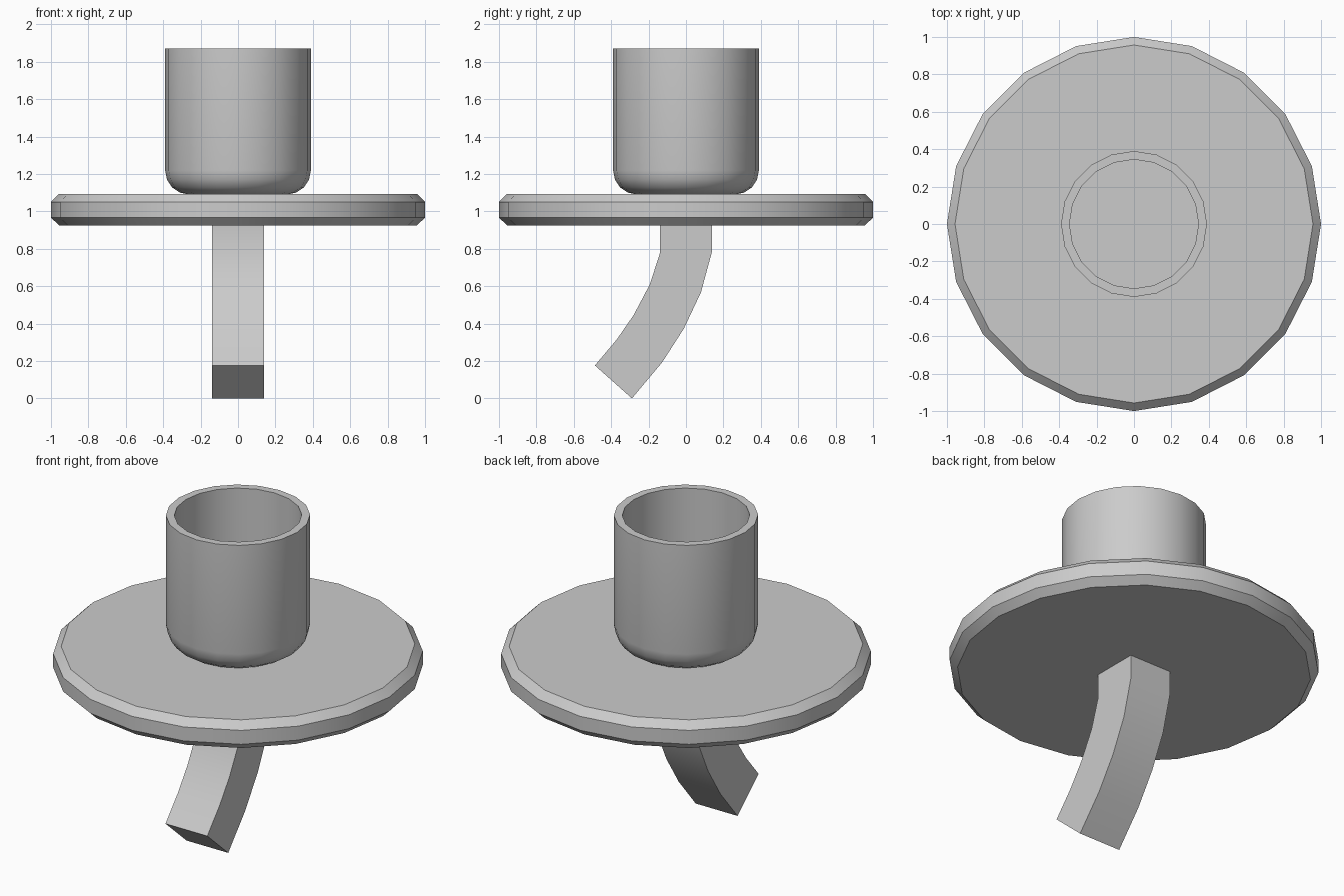
import bpy, bmesh
from math import cos, sin, pi, radians

if "Cube" in bpy.data.objects:
    bpy.data.objects.remove(bpy.data.objects["Cube"])

SIDES = 20


def finish(name, bm, angle=30):
    bmesh.ops.recalc_face_normals(bm, faces=bm.faces)
    mesh = bpy.data.meshes.new(name)
    bm.to_mesh(mesh)
    bm.free()
    obj = bpy.data.objects.new(name, mesh)
    bpy.context.collection.objects.link(obj)
    bpy.ops.object.select_all(action='DESELECT')
    obj.select_set(True)
    bpy.context.view_layer.objects.active = obj
    bpy.ops.object.shade_smooth_by_angle(angle=radians(angle))
    return obj


def loft(rings):
    # Join successive vertex rings with quads and cap both ends
    bm = bmesh.new()
    rows = [[bm.verts.new(p) for p in ring] for ring in rings]
    for a, b in zip(rows, rows[1:]):
        n = len(a)
        for i in range(n):
            j = (i + 1) % n
            bm.faces.new((a[i], a[j], b[j], b[i]))
    bm.faces.new(rows[0][::-1])
    bm.faces.new(rows[-1])
    return bm


def lathe(name, profile):
    return finish(name, loft([[(r * cos(2 * pi * i / SIDES), r * sin(2 * pi * i / SIDES), z)
                               for i in range(SIDES)] for r, z in profile]))


# Chamfered round plate
lathe("plate", [(0.957, 0.925), (1.0, 0.967), (1.0, 1.05), (0.957, 1.093)])

# Hollow cup with a rounded base edge
fillet = [(0.26 + 0.13 * sin(t * pi / 8), 1.22 - 0.13 * cos(t * pi / 8)) for t in range(5)]
lathe("cup", fillet + [(0.39, 1.87), (0.345, 1.87), (0.345, 1.15)])

# Curved square handle below the plate: (front y, z, back y, z) along its length
sections = [(-0.138, 0.93, 0.138, 0.93), (-0.138, 0.781, 0.138, 0.781),
            (-0.193, 0.61, 0.08, 0.567), (-0.279, 0.447, -0.011, 0.374),
            (-0.37, 0.315, -0.128, 0.192), (-0.487, 0.176, -0.289, 0.0)]
w = 0.138
finish("handle", loft([[(-w, y0, z0), (w, y0, z0), (w, y1, z1), (-w, y1, z1)]
                       for y0, z0, y1, z1 in sections]))
